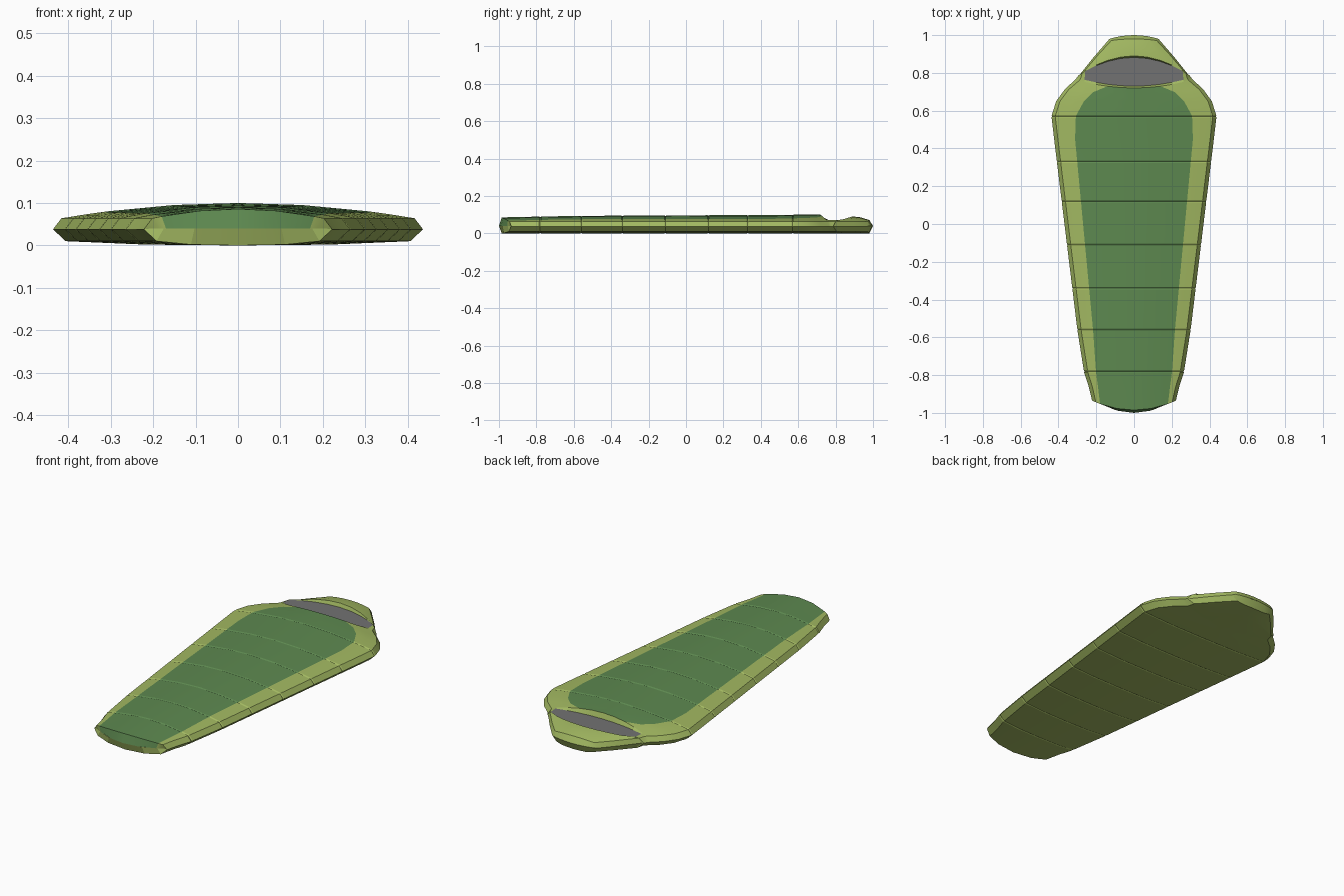
import bpy

if "Cube" in bpy.data.objects:
    bpy.data.objects.remove(bpy.data.objects["Cube"])

RIM_Z, SHOULDER_Z = 0.038, 0.064


def lerp(a, b, t):
    return a + (b - a) * t


def station(y, w, p, c, bow=0.0, m=None, kind="", groove=0.0):
    """Half ring from top centre, round the rim, to bottom centre."""
    w -= groove
    s = w - 0.02
    m = lerp(p, s, 0.5) if m is None else m
    top = [0, p / 2, p, (p + m) / 2, m, s]
    ring = [(x, SHOULDER_Z + (c - SHOULDER_Z) * (1 - (x / s) ** 2) - groove) for x in top]
    ring += [(w, RIM_Z), (w - 0.03, 0.010 + groove), (w * 0.5, 0.002 + groove), (0, groove)]
    if kind == "end":
        ring = [(x, 0.04) for x, z in ring]
    if kind == "sunk":
        ring = [(x, 0.071) if i < 5 else (x, z) for i, (x, z) in enumerate(ring)]
    return [(x, y + bow * (x / w) ** 2, z) for x, z in ring]


# foot end
rows = [
    station(-1.0, 0.205, 0.17, 0.09, 0.065, kind="end"),
    station(-0.985, 0.222, 0.18, 0.086, 0.05),
    station(-0.88, 0.240, 0.19, 0.088, 0.02),
]

# tapered body with stitched seams: y, half width, panel half width, crown height
keys = [(-0.80, 0.262, 0.200, 0.090), (-0.56, 0.300, 0.217, 0.094),
        (0.45, 0.423, 0.312, 0.099), (0.57, 0.437, 0.308, 0.100), (0.60, 0.430, 0.295, 0.100)]


def body(y, groove=0.0):
    for a, b in zip(keys, keys[1:]):
        if a[0] <= y <= b[0]:
            t = (y - a[0]) / (b[0] - a[0])
            return station(y, *[lerp(a[k], b[k], t) for k in (1, 2, 3)], groove=groove)


for y in (-0.78, -0.56, -0.34, -0.11, 0.12, 0.33, 0.57):
    rows += [body(y - 0.006), body(y, 0.003), body(y + 0.006)]
    if y == 0.33:
        rows.append(body(0.45))

# shoulders, face opening and hood
rows += [
    station(0.65, 0.412, 0.265, 0.100),
    station(0.69, 0.365, 0.215, 0.100, 0.025),
    station(0.72, 0.310, 0.140, 0.100, 0.045, 0.262),
]
lip = len(rows) - 1
rows += [
    station(0.73, 0.303, 0.140, 0.098, 0.045, 0.262, "sunk"),
    station(0.882, 0.294, 0.140, 0.090, -0.095, 0.258, "sunk"),
    station(0.89, 0.288, 0.140, 0.091, -0.10, 0.255),
    station(0.93, 0.212, 0.120, 0.087, -0.045),
    station(0.98, 0.140, 0.080, 0.072, -0.012),
    station(1.0, 0.130, 0.080, 0.070, -0.02, kind="end"),
]


def part_of(i, j):
    if i < lip and j < 2:
        return "top_panel"
    if i == lip + 1 and j < 4:
        return "opening_liner"
    return "bag_shell"


def build(name, colour):
    n = len(rows[0])
    faces = [(i * n + j, i * n + j + 1, (i + 1) * n + j + 1, (i + 1) * n + j)
             for i in range(len(rows) - 1) for j in range(n - 1) if part_of(i, j) == name]
    used = sorted({v for f in faces for v in f})
    index = {v: k for k, v in enumerate(used)}
    mesh = bpy.data.meshes.new(name)
    mesh.from_pydata([rows[v // n][v % n] for v in used], [],
                     [tuple(index[v] for v in f) for f in faces])
    mesh.validate()
    mat = bpy.data.materials.new(name + "_fabric")
    mat.diffuse_color = (*colour, 1)
    mat.use_nodes = True
    mat.node_tree.nodes["Principled BSDF"].inputs["Base Color"].default_value = mat.diffuse_color
    mesh.materials.append(mat)
    obj = bpy.data.objects.new(name, mesh)
    bpy.context.collection.objects.link(obj)
    mirror = obj.modifiers.new("mirror", "MIRROR")
    mirror.merge_threshold = 0.0005
    bpy.ops.object.select_all(action="DESELECT")
    obj.select_set(True)
    bpy.context.view_layer.objects.active = obj
    bpy.ops.object.modifier_apply(modifier="mirror")
    bpy.ops.object.shade_smooth_by_angle(angle=0.3)


# light outer shell, dark quilted panel, grey lining
build("bag_shell", (0.36, 0.48, 0.12))
build("top_panel", (0.11, 0.25, 0.08))
build("opening_liner", (0.17, 0.17, 0.17))
